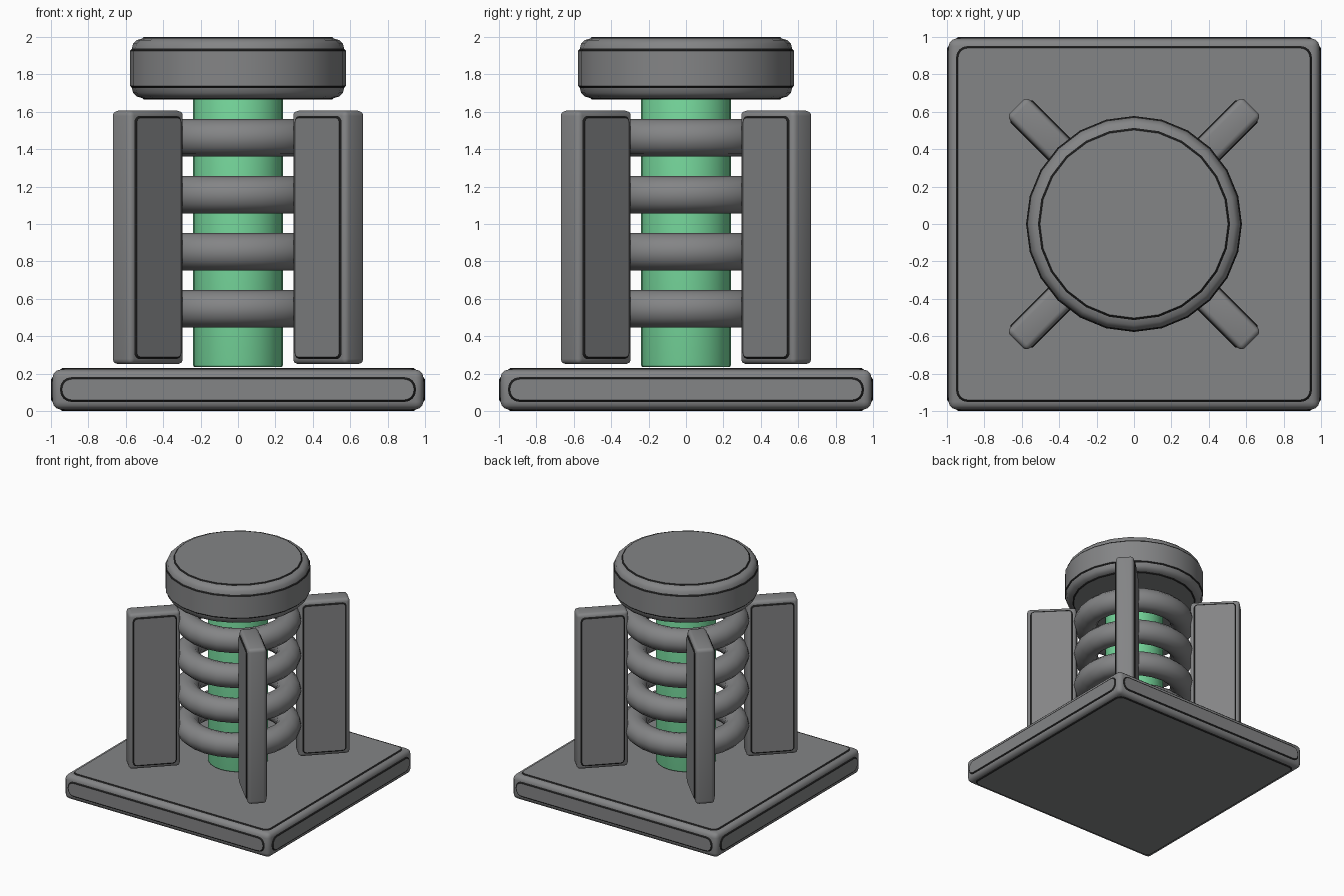
import bpy, bmesh, math

if "Cube" in bpy.data.objects:
    bpy.data.objects.remove(bpy.data.objects["Cube"])

STEP = 0.009  # height of the raised flat panels
RIM = 0.011   # width of the black edging round each panel

def material(name, rgb):
    m = bpy.data.materials.new(name)
    m.diffuse_color = (*rgb, 1)
    m.use_nodes = True
    m.node_tree.nodes["Principled BSDF"].inputs["Base Color"].default_value = m.diffuse_color
    return m

grey = material("dark grey metal", (0.23, 0.233, 0.238))
green = material("core green", (0.18, 0.68, 0.33))
black = material("black edging", (0.012, 0.012, 0.012))

def rounded_panel(bm, f, radius):
    """Lay a rounded rectangle over a flat four-sided face."""
    c = f.calc_center_median()
    p = [v.co for v in f.verts]
    u, v = (p[1] - p[0]) / 2, (p[2] - p[1]) / 2
    lu, lv = u.length, v.length
    r = min(radius, 0.9 * lu, 0.9 * lv)
    u, v = u.normalized(), v.normalized()
    pts = []
    for k, (sx, sy) in enumerate(((1, 1), (-1, 1), (-1, -1), (1, -1))):
        for j in range(5):
            a = math.pi / 2 * (k + j / 4)
            pts.append(c + u * (sx * (lu - r) + r * math.cos(a)) + v * (sy * (lv - r) + r * math.sin(a)))
    return bm.faces.new([bm.verts.new(q) for q in pts])

def raise_panels(o, is_panel, radius):
    """Lift the flat faces off the rounded edges, with sloping black rims."""
    o.data.materials.append(black)
    bm = bmesh.new()
    bm.from_mesh(o.data)
    bm.normal_update()
    faces = [f for f in bm.faces if is_panel(f)]
    if radius:
        faces = [rounded_panel(bm, f, radius) for f in faces]
        bm.normal_update()
    rims = bmesh.ops.inset_region(bm, faces=faces, thickness=RIM, depth=STEP,
                                  use_boundary=True, use_even_offset=True)["faces"]
    for f in rims:
        f.material_index = 1
    # split the rims off so they shade crisply
    edges = {e for f in rims for e in f.edges if any(g not in rims for g in e.link_faces)}
    for e in edges:
        e.smooth = False
    bm.to_mesh(o.data)
    bm.free()

def finish(name, mat, bevel=0, panel=None, radius=0):
    o = bpy.context.object
    o.name = name
    bpy.ops.object.transform_apply(location=False, rotation=False, scale=True)
    o.data.materials.append(mat)
    if bevel:
        b = o.modifiers.new("bevel", 'BEVEL')
        b.width, b.segments = bevel, 3
        b.limit_method, b.angle_limit = 'ANGLE', math.radians(40)
        bpy.ops.object.modifier_apply(modifier="bevel")
    bpy.ops.object.shade_smooth_by_angle(angle=math.radians(35))
    if panel:
        raise_panels(o, panel, radius)
    return o

def box(name, size, loc, rot, bevel, radius):
    bpy.ops.mesh.primitive_cube_add(size=1, location=loc, rotation=(0, 0, rot))
    bpy.context.object.scale = size
    return finish(name, grey, bevel, lambda f: min(e.calc_length() for e in f.edges) > 0.11, radius)

def cylinder(name, r, z0, z1, mat, bevel, panel=None):
    bpy.ops.mesh.primitive_cylinder_add(vertices=24, radius=r, depth=z1 - z0,
                                        location=(0, 0, (z0 + z1) / 2))
    return finish(name, mat, bevel, panel)

# Square base plate
box("base_plate", (2 - 2 * STEP, 2 - 2 * STEP, 0.23 - 2 * STEP), (0, 0, 0.115), 0, 0.04, 0.06)

# Core rod and top cap
cylinder("core_rod", 0.24, 0.235, 1.69, green, 0.012)
cylinder("top_cap", 0.577 - STEP, 1.665 + STEP, 2.0 - STEP, grey, 0.054,
         lambda f: abs(f.normal.z) > 0.999 or abs(f.normal.z) < 0.001)

# Stack of coil rings
for i in range(4):
    bpy.ops.mesh.primitive_torus_add(major_radius=0.403, minor_radius=0.1, major_segments=24,
                                     minor_segments=12, location=(0, 0, 0.547 + 0.305 * i))
    finish(f"coil_ring_{i + 1}", grey)

# Four diagonal fins, panelled on their wide sides
for i in range(4):
    a = math.radians(45 + 90 * i)
    r = 0.682
    box(f"fin_{i + 1}", (0.412, 0.152, 1.355), (r * math.cos(a), r * math.sin(a), 0.928), a, 0.028, 0.035)
